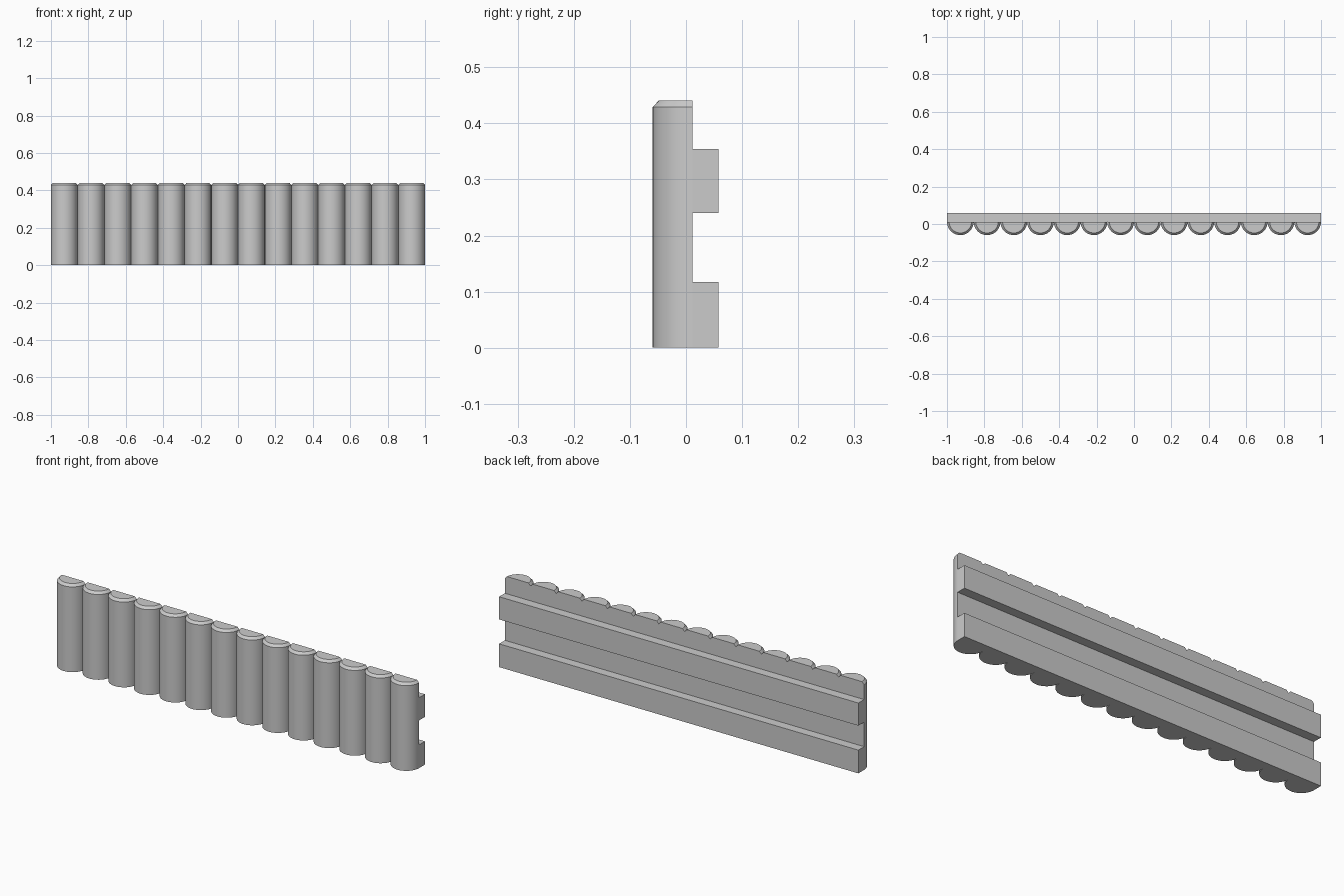
import bpy, bmesh
from math import pi, cos, sin

if "Cube" in bpy.data.objects:
    bpy.data.objects.remove(bpy.data.objects["Cube"])

COUNT = 14
PITCH = 2.0 / COUNT
RADIUS = PITCH / 2
BACK_Y = 0.012
SEGMENTS = 24


def finish(name, bm):
    bmesh.ops.recalc_face_normals(bm, faces=bm.faces)
    mesh = bpy.data.meshes.new(name)
    bm.to_mesh(mesh)
    bm.free()
    obj = bpy.data.objects.new(name, mesh)
    bpy.context.collection.objects.link(obj)
    return obj


# Half-round logs with a chamfered top, repeated along x
bm = bmesh.new()
rings = []
for r, z in ((RADIUS, 0.0), (RADIUS, 0.429), (RADIUS - 0.0115, 0.441)):
    angles = [pi + pi * i / SEGMENTS for i in range(SEGMENTS + 1)]
    rings.append([bm.verts.new((r * cos(a), r * sin(a), z)) for a in angles])
for low, high in zip(rings, rings[1:]):
    for i in range(SEGMENTS + 1):
        j = (i + 1) % (SEGMENTS + 1)
        bm.faces.new((low[i], low[j], high[j], high[i]))
bm.faces.new(rings[0])
bm.faces.new(rings[-1])
logs = finish("half_logs", bm)
logs.location = (-1 + RADIUS, BACK_Y, 0)
array = logs.modifiers.new("row", 'ARRAY')
array.count = COUNT
array.use_relative_offset = False
array.use_constant_offset = True
array.constant_offset_displace = (PITCH, 0, 0)
bpy.context.view_layer.objects.active = logs
logs.select_set(True)
bpy.ops.object.shade_smooth_by_angle(angle=pi / 6)


# Two horizontal rails on the back
def rail(name, z0, z1):
    bm = bmesh.new()
    bmesh.ops.create_cube(bm, size=1)
    bmesh.ops.scale(bm, vec=(2.0, 0.058 - BACK_Y, z1 - z0), verts=bm.verts)
    obj = finish(name, bm)
    obj.location = (0, (0.058 + BACK_Y) / 2, (z0 + z1) / 2)


rail("lower_rail", 0.0, 0.117)
rail("upper_rail", 0.24, 0.354)
